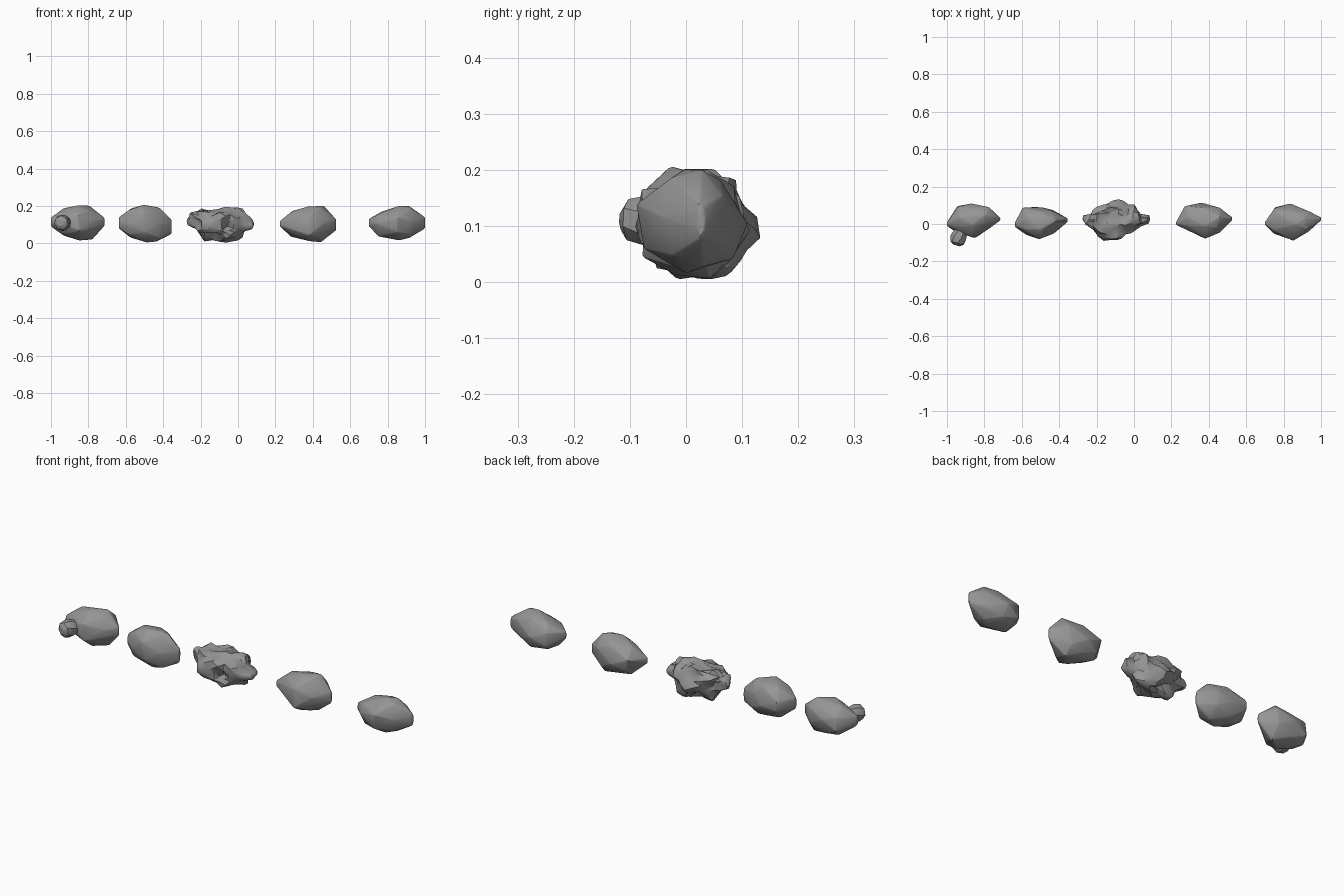
import bpy
import bmesh
import math
import random
from mathutils import Vector, noise

cube = bpy.data.objects.get("Cube")
if cube:
    bpy.data.objects.remove(cube)

# Plain grey stone
stone = bpy.data.materials.new("grey_stone")
stone.use_nodes = True
GREY = (0.3, 0.3, 0.3, 1)
stone.diffuse_color = GREY
stone.node_tree.nodes["Principled BSDF"].inputs["Base Color"].default_value = GREY

STATIONS = (0, 0.2, 0.5, 0.75, 1)


def finish(name, bm, angle):
    """Turn the bmesh into a shaded stone object."""
    bmesh.ops.recalc_face_normals(bm, faces=bm.faces)
    mesh = bpy.data.meshes.new(name)
    bm.to_mesh(mesh)
    bm.free()
    obj = bpy.data.objects.new(name, mesh)
    bpy.context.collection.objects.link(obj)
    mesh.materials.append(stone)
    bpy.ops.object.select_all(action="DESELECT")
    obj.select_set(True)
    bpy.context.view_layer.objects.active = obj
    bpy.ops.object.shade_smooth_by_angle(angle=math.radians(angle))


def hull(bm):
    """Wrap the points in a faceted skin and merge nearly flat faces."""
    result = bmesh.ops.convex_hull(bm, input=bm.verts)
    spare = set(result["geom_interior"]) | set(result["geom_unused"])
    bmesh.ops.delete(bm, geom=[v for v in spare if isinstance(v, bmesh.types.BMVert)],
                     context="VERTS")
    bmesh.ops.dissolve_limit(bm, angle_limit=math.radians(9),
                             verts=bm.verts, edges=bm.edges)


def rock(name, left, right, back, front, top, bottom, seed, rough=0):
    """Chip a stone from its outlines (hundredths) at five stations."""
    rng = random.Random(seed)
    bm = bmesh.new()
    sides = 7
    for i, t in enumerate(STATIONS):
        x = left + (right - left) * t
        end = i in (0, len(STATIONS) - 1)
        mid_y, half_y = (back[i] + front[i]) / 200, (back[i] - front[i]) / 200
        mid_z, half_z = (top[i] + bottom[i]) / 200, (top[i] - bottom[i]) / 200
        for k in range(sides):
            a = math.tau * (k + 0.5 * (i % 2) + rng.uniform(-0.2, 0.2)) / sides
            grow = rng.uniform(0.98, 1.08)
            shift = 0 if end else rng.uniform(-0.015, 0.015)
            bm.verts.new((x + shift, mid_y + half_y * grow * math.cos(a),
                          max(0, mid_z + half_z * grow * math.sin(a))))
    hull(bm)
    if rough:
        # Weathered stone: refine the facets and push in dents
        bmesh.ops.triangulate(bm, faces=bm.faces)
        bmesh.ops.subdivide_edges(bm, edges=bm.edges, cuts=2, use_grid_fill=True)
        bm.normal_update()
        moves = [(v, v.normal * rough * (noise.noise(v.co * 17) - 0.1)) for v in bm.verts]
        for v, move in moves:
            v.co += move
    else:
        # Slightly worn edges
        bmesh.ops.bevel(bm, geom=bm.edges, offset=0.004, segments=1,
                        affect="EDGES", clamp_overlap=True)
    finish(name, bm, 30)


rock("rock_far_right", -1, -0.715,
     (1, 10, 10.5, 9.5, 3.5), (-1, -4, -8, -2, 2),
     (14, 18.5, 20, 20, 14), (9, 4, 2, 2, 9), 3)
rock("rock_right", -0.637, -0.355,
     (1, 9, 8.5, 7.5, 3), (-1.5, -6, -8.7, -5, 1),
     (14, 19, 20.5, 19, 13), (8, 3, 1, 1, 5), 8)
rock("rock_middle", -0.25, 0.068,
     (4, 9.5, 12.5, 10.5, 4), (0, -7, -9, -5, 1),
     (17, 19, 20.5, 19.5, 14), (10, 2.5, 1.5, 1.5, 7), 5, 0.035)
rock("rock_left", 0.225, 0.525,
     (1, 9.5, 11, 9, 3.5), (-0.5, -4, -9, -4.5, 2),
     (12, 17.5, 19.5, 20.5, 13), (9, 3, 1, 0, 7), 12)
rock("rock_far_left", 0.7, 1,
     (1, 9.5, 11, 7, 3.5), (-0.5, -5, -9, -4, 2),
     (13, 17, 19.5, 20.5, 14), (9, 3, 1.5, 2.5, 8), 21)

# Pebble stuck to the front of the far right rock
bm = bmesh.new()
axis = Vector((-0.3, -1, 0)).normalized()
side = Vector((1, -0.3, 0)).normalized()
base = Vector((-0.925, -0.03, 0.11))
for step, radius in ((0, 0.034), (0.045, 0.045), (0.075, 0.038), (0.088, 0.018)):
    for k in range(7):
        a = math.tau * (k + step * 9) / 7
        bm.verts.new(base + axis * step + side * radius * math.cos(a)
                     + Vector((0, 0, radius * math.sin(a))))
hull(bm)
finish("pebble", bm, 30)
